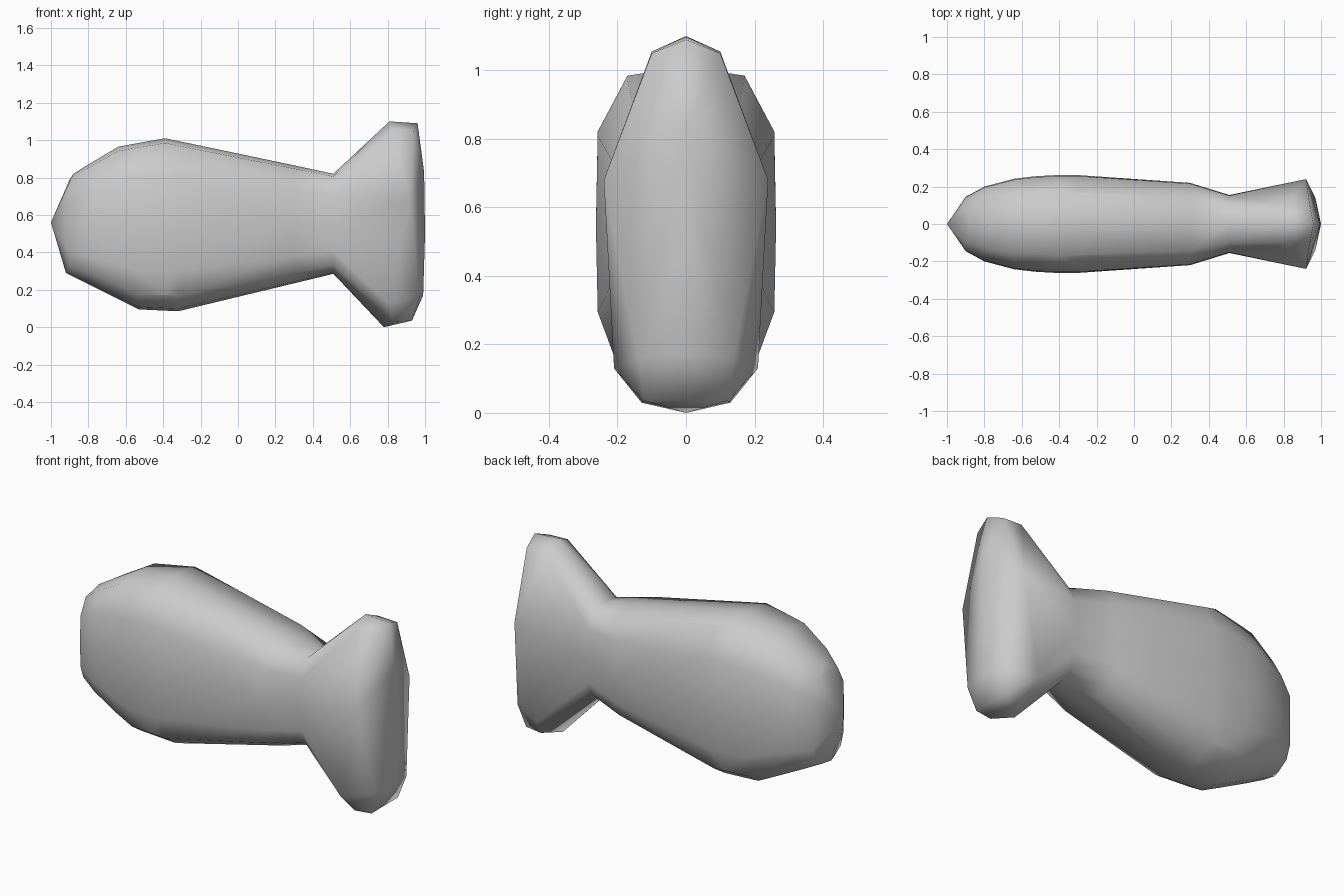
import bpy, bmesh

if "Cube" in bpy.data.objects:
    bpy.data.objects.remove(bpy.data.objects["Cube"])

NECK = 0.51

# Half cross-section (y, z as fractions of half width / half height), slightly boxy
SECTION = [(0, 1), (.65, .945), (.98, .59), (1, 0), (.98, -.54), (.8, -.82), (.4, -.97), (0, -1)]

# Body stations: x, top, bottom, half width
STATIONS = [(-.9, .79, .28, .145), (-.8, .87, .23, .2), (-.64, .965, .15, .242),
            (-.53, .985, .095, .255), (-.39, 1.01, .09, .263), (-.32, .995, .085, .263),
            (.3, .865, .235, .22), (NECK, .82, .285, .155)]


def ring(x, top, bottom, width):
    mid, half = (top + bottom) / 2, (top - bottom) / 2
    return [(x, y * width, mid + z * half) for y, z in SECTION]


def add_hull(bm, points):
    """Wrap mirrored half points in a convex skin, left open at the neck."""
    both = set(points) | {(x, -y, z) for x, y, z in points}
    part = bmesh.new()
    for p in sorted(both):
        part.verts.new(p)
    bmesh.ops.convex_hull(part, input=part.verts[:])
    caps = [f for f in part.faces if all(abs(v.co.x - NECK) < 1e-4 for v in f.verts)]
    bmesh.ops.delete(part, geom=caps, context='FACES')
    bmesh.ops.delete(part, geom=[v for v in part.verts if not v.link_faces], context='VERTS')
    mesh = bpy.data.meshes.new("part")
    part.to_mesh(mesh)
    part.free()
    bm.from_mesh(mesh)
    bpy.data.meshes.remove(mesh)


bm = bmesh.new()

# Rounded body with pointed nose
body = [(-1, 0, .56), (-.92, 0, .29), (-.88, 0, .82)]
for s in STATIONS:
    body += ring(*s)
add_hull(bm, body)

# Flared tail fin
tail = ring(*STATIONS[-1]) + [
    (.81, 0, 1.10), (.82, .1, 1.055), (.96, 0, 1.09), (.94, .1, 1.05),
    (.92, .24, .68), (.995, 0, .83), (1, 0, .5), (.99, 0, .17), (.97, .14, .16),
    (.78, .205, .18), (.8, .21, .13), (.83, .13, .03), (.78, 0, .003),
    (.93, 0, .04), (.93, .12, .035)]
add_hull(bm, tail)

bmesh.ops.remove_doubles(bm, verts=bm.verts[:], dist=.001)
bmesh.ops.recalc_face_normals(bm, faces=bm.faces[:])
for v in bm.verts:
    v.co.z -= .003 * (v.co.z < .01)
for f in bm.faces:
    f.smooth = True

mesh = bpy.data.meshes.new("fish_body")
bm.to_mesh(mesh)
bm.free()
fish = bpy.data.objects.new("fish_body", mesh)
bpy.context.collection.objects.link(fish)
